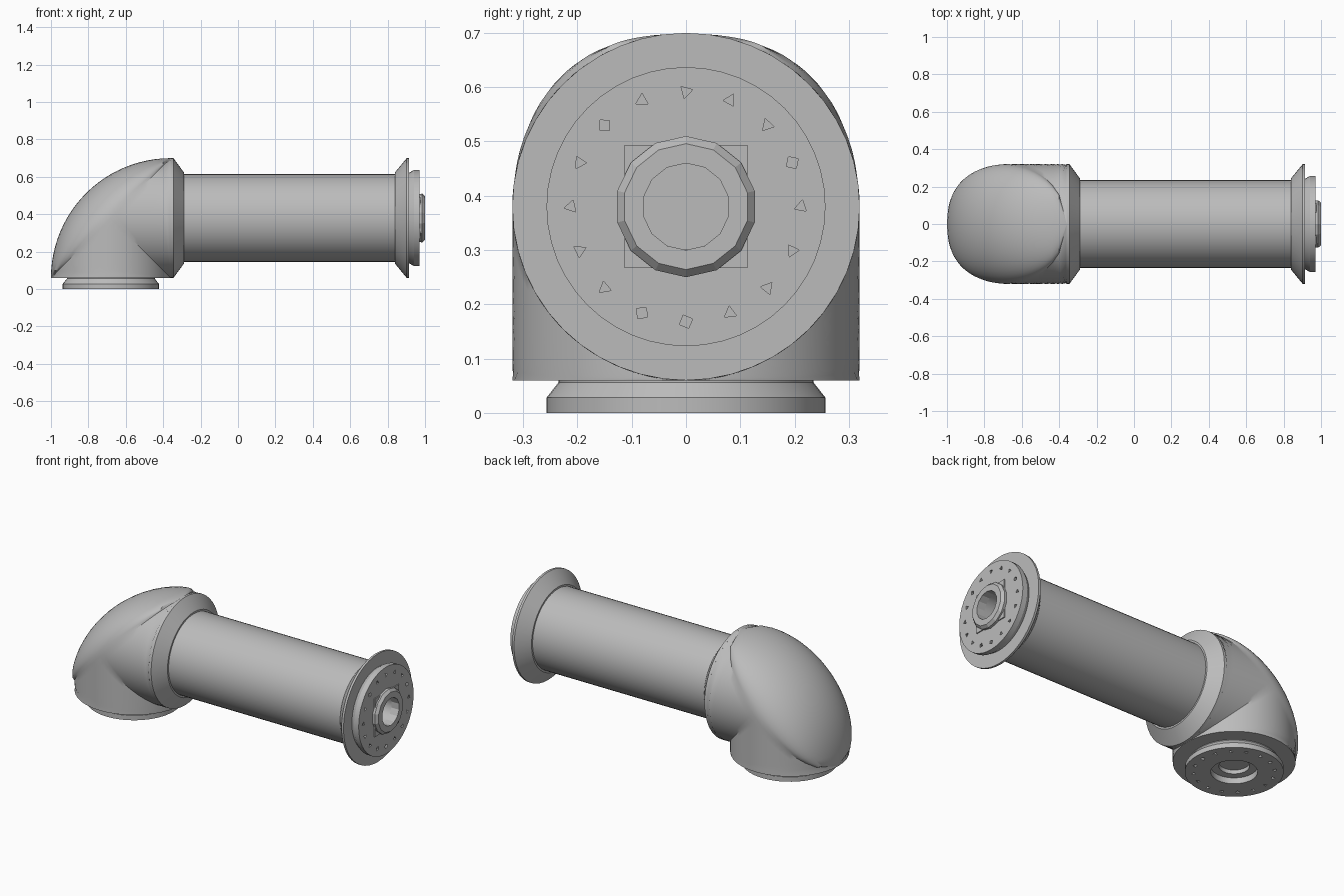
import bpy, bmesh
from math import sin, cos, pi, sqrt, radians, acos
from mathutils import Matrix, Vector

old = bpy.data.objects.get("Cube")
if old:
    bpy.data.objects.remove(old, do_unlink=True)

R = 0.32           # housing radius
BASE_Z = 0.06      # underside of the housing
BEND_X = -0.36     # pivot of the elbow bend
AXIS_Z = BASE_Z + R
BASE_X = BEND_X - R

grey = bpy.data.materials.new("light_grey_metal")
grey.use_nodes = True
grey.diffuse_color = (0.5, 0.5, 0.5, 1)
grey.node_tree.nodes["Principled BSDF"].inputs["Base Color"].default_value = (0.5, 0.5, 0.5, 1)

ALONG_X = Matrix.Translation((0, 0, AXIS_Z)) @ Matrix.Rotation(pi / 2, 4, "Y")
DOWN = Matrix.Translation((BASE_X, 0, 0))


def make(name, bm, matrix=Matrix(), angle=30):
    bmesh.ops.remove_doubles(bm, verts=bm.verts, dist=1e-5)
    bmesh.ops.dissolve_degenerate(bm, edges=bm.edges, dist=1e-5)
    bmesh.ops.transform(bm, matrix=matrix, verts=bm.verts)
    bmesh.ops.recalc_face_normals(bm, faces=bm.faces)
    me = bpy.data.meshes.new(name)
    bm.to_mesh(me)
    bm.free()
    ob = bpy.data.objects.new(name, me)
    bpy.context.collection.objects.link(ob)
    me.materials.append(grey)
    if angle:
        bpy.ops.object.select_all(action="DESELECT")
        ob.select_set(True)
        bpy.context.view_layer.objects.active = ob
        bpy.ops.object.shade_smooth_by_angle(angle=radians(angle))
    return ob


def lathe(name, profile, matrix, sides=48, closed=False, angle=30):
    """Spin (radius, height) points round the local z axis."""
    bm = bmesh.new()
    vs = [bm.verts.new((r, 0, h)) for r, h in profile]
    pairs = list(zip(vs, vs[1:] + vs[:1])) if closed else list(zip(vs, vs[1:]))
    edges = [bm.edges.new(p) for p in pairs]
    bmesh.ops.spin(bm, geom=vs + edges, cent=(0, 0, 0), axis=(0, 0, 1),
                   angle=2 * pi, steps=sides, use_duplicate=False)
    return make(name, bm, matrix, angle)


def drill_bolts(plate, matrix, height, turn):
    """Cut a ring of small three-sided sockets into a plate face."""
    bm = bmesh.new()
    for i in range(16):
        m = (Matrix.Rotation(i * pi / 8, 4, "Z") @ Matrix.Translation((0.212, 0, height))
             @ Matrix.Rotation(turn + i * 0.9, 4, "Z"))
        bmesh.ops.create_cone(bm, cap_ends=True, segments=4 if i % 5 == 0 else 3,
                              radius1=0.018, radius2=0.008, depth=0.04, matrix=m)
    cutter = make(plate.name + "_socket_cutter", bm, matrix, 0)
    cutter.hide_render = True
    cutter.hide_set(True)
    mod = plate.modifiers.new("sockets", "BOOLEAN")
    mod.object = cutter
    mod.operation = "DIFFERENCE"
    mod.solver = "EXACT"
    # bake the cut and drop the cutter
    dg = bpy.context.evaluated_depsgraph_get()
    plate.data = bpy.data.meshes.new_from_object(plate.evaluated_get(dg))
    plate.modifiers.clear()
    bpy.data.objects.remove(cutter, do_unlink=True)


# Elbow: two mitred half pipes under a rounded outer dome
def elbow_row(t, inner=20, outer=12):
    d = max(cos(t), sin(t))                     # distance factor along the nearer pipe
    crease = R * sqrt(2) / cos(t - pi / 4)
    a_max = acos(max(-1, min(1, 1 - crease * d / R)))
    pts = []
    for i in range(inner + 1):
        a = a_max * i / inner
        pts.append((R * (1 - cos(a)) / d, R * sin(a)))
    edge_y = R * sin(a_max)
    for i in range(1, outer + 1):
        a = pi / 2 * i / outer
        pts.append((crease + (2 * R - crease) * sin(a), edge_y * cos(a)))
    return [Vector((BEND_X - r * cos(t), y, BASE_Z + r * sin(t))) for r, y in pts]


bm = bmesh.new()
STEPS = 24
rows = [elbow_row(pi / 2 * k / STEPS) for k in range(STEPS + 1)]
for side in (1, -1):
    grid = [[bm.verts.new((p.x, p.y * side, p.z)) for p in row] for row in rows]
    for a, b in zip(grid, grid[1:]):
        for j in range(len(a) - 1):
            bm.faces.new((a[j], a[j + 1], b[j + 1], b[j]))
bmesh.ops.remove_doubles(bm, verts=bm.verts, dist=1e-4)
bmesh.ops.dissolve_degenerate(bm, edges=bm.edges, dist=1e-5)
bmesh.ops.holes_fill(bm, edges=[e for e in bm.edges if e.is_boundary], sides=0)
make("elbow_housing", bm)

# Collar tapering from the elbow to the tube
lathe("elbow_collar", [(0, BEND_X), (R, BEND_X), (R, -0.345), (0.245, -0.29), (0.2, -0.29)], ALONG_X)

# Long tube and its flared end flange
lathe("arm_tube", [(0.235, -0.32), (0.235, 0.86)], ALONG_X)
lathe("end_flange", [(0.23, 0.84), (0.245, 0.84), (R, 0.902), (R, 0.915), (0.16, 0.915)], ALONG_X)

# Mounting plate at the end, with a deep centre bore
end_plate = lathe("end_plate", [(0, 0.85), (0.08, 0.85), (0.08, 0.97), (0.257, 0.97),
                                (0.257, 0.94), (0.24, 0.912), (0.24, 0.84), (0, 0.84)], ALONG_X)
drill_bolts(end_plate, ALONG_X, 0.97, 0.4)

# Square seat with four thin fins, around a faceted hub ring
lathe("hub_seat", [(0.112, 0.96), (0.16, 0.96), (0.16, 0.976), (0.112, 0.976)],
      ALONG_X @ Matrix.Rotation(pi / 4, 4, "Z"), sides=4, closed=True, angle=0)
lathe("hub_ring", [(0.08, 0.95), (0.128, 0.95), (0.13, 0.985), (0.116, 1.0), (0.08, 1.0)],
      ALONG_X, sides=14, closed=True, angle=0)

# Base plate under the elbow, with a stepped centre recess
base_plate = lathe("base_plate", [(0, 0.058), (0.08, 0.058), (0.08, 0.035), (0.122, 0.035), (0.122, 0),
                                  (0.257, 0), (0.257, 0.028), (0.235, 0.056), (0.235, 0.07), (0, 0.07)], DOWN)
drill_bolts(base_plate, DOWN, 0.0, 0.4)
